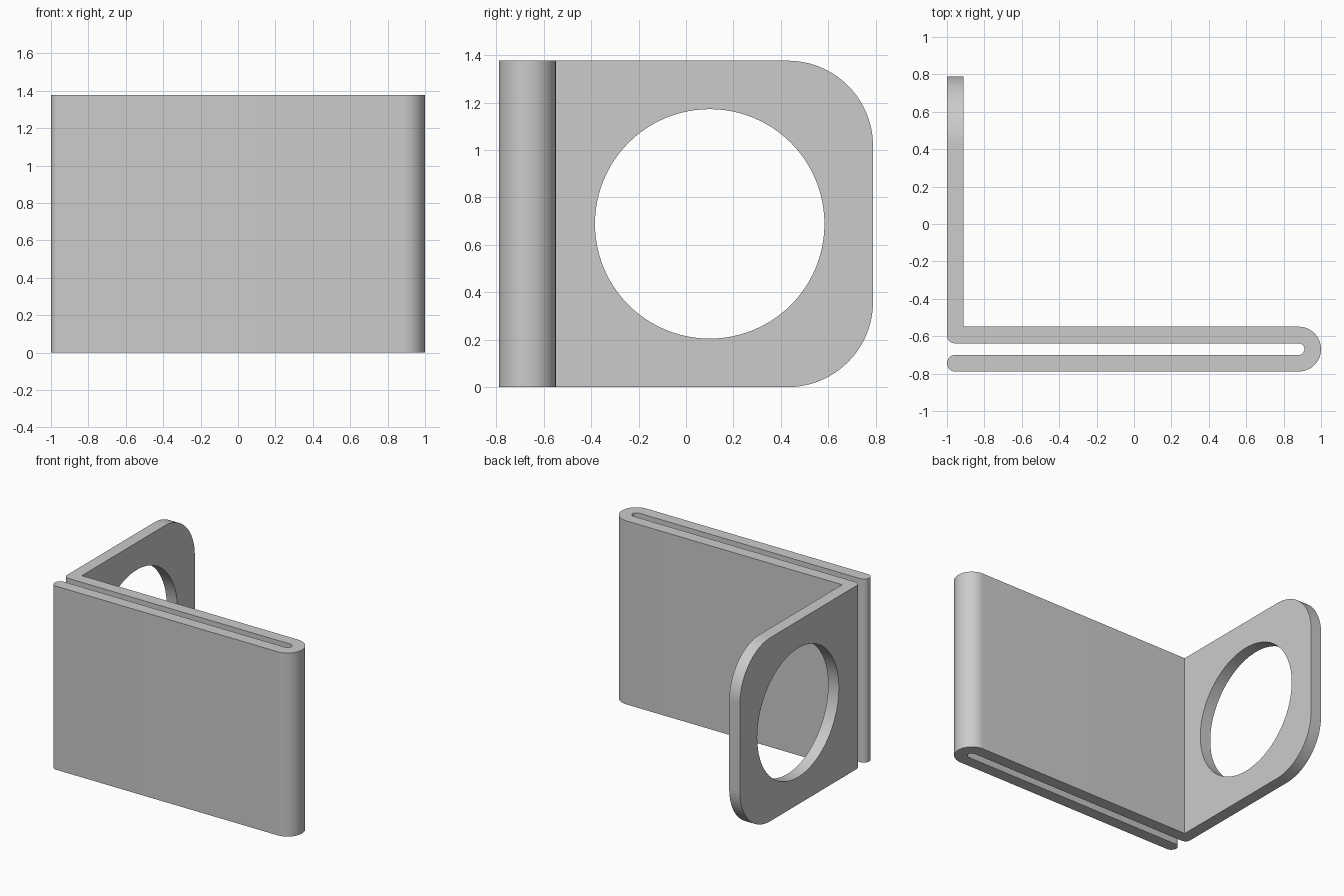
import bpy, bmesh
from math import cos, sin, radians
from mathutils import Matrix

cube = bpy.data.objects.get("Cube")
if cube:
    bpy.data.objects.remove(cube, do_unlink=True)

HEIGHT = 1.377
WALL = 0.089          # sheet thickness
DEPTH = 0.789         # half depth
FOLD_R = 0.12         # outer radius of the fold
FOLD_X, FOLD_Y = 1 - FOLD_R, FOLD_R - DEPTH


def arc(cx, cy, r, start, end, steps):
    angles = [radians(start + (end - start) * i / steps) for i in range(steps + 1)]
    return [(cx + r * cos(a), cy + r * sin(a)) for a in angles]


# Plan outline of the sheet: front leaf, fold, back leaf, side flange
half = WALL / 2
corner = 0.042
back_leaf_front = FOLD_Y + FOLD_R - WALL
outline = arc(half - 1, half - DEPTH, half, 90, 270, 16)
outline += arc(FOLD_X, FOLD_Y, FOLD_R, -90, 90, 32)
outline += [(WALL - 1, FOLD_Y + FOLD_R), (WALL - 1, DEPTH), (-1, DEPTH)]
outline += arc(corner - 1, back_leaf_front + corner, corner, 180, 270, 8)
outline += arc(FOLD_X, FOLD_Y, FOLD_R - WALL, 90, -90, 16)

# Extrude the outline upwards
bm = bmesh.new()
base = bm.faces.new([bm.verts.new((x, y, 0)) for x, y in outline])
top = bmesh.ops.extrude_face_region(bm, geom=[base])["geom"]
bmesh.ops.translate(bm, vec=(0, 0, HEIGHT),
                    verts=[v for v in top if isinstance(v, bmesh.types.BMVert)])

# Round the two free corners of the flange
free_edges = [e for e in bm.edges
              if all(v.co.y > DEPTH - 0.001 for v in e.verts)
              and abs(e.verts[0].co.z - e.verts[1].co.z) < 0.001]
bmesh.ops.bevel(bm, geom=free_edges, offset=0.36, segments=24,
                profile=0.5, affect='EDGES')
bmesh.ops.recalc_face_normals(bm, faces=bm.faces)
mesh = bpy.data.meshes.new("folded_bracket")
bm.to_mesh(mesh)
bm.free()
bracket = bpy.data.objects.new("folded_bracket", mesh)
bpy.context.collection.objects.link(bracket)

# Round hole through the flange
bm = bmesh.new()
bmesh.ops.create_cone(bm, cap_ends=True, segments=96, radius1=0.484,
                      radius2=0.484, depth=0.4,
                      matrix=Matrix.Translation((half - 1, 0.1, HEIGHT / 2))
                      @ Matrix.Rotation(radians(90), 4, 'Y'))
cutter_mesh = bpy.data.meshes.new("hole_cutter")
bm.to_mesh(cutter_mesh)
bm.free()
cutter = bpy.data.objects.new("hole_cutter", cutter_mesh)
cutter.hide_render = True
bpy.context.collection.objects.link(cutter)

cut = bracket.modifiers.new("flange_hole", 'BOOLEAN')
cut.operation = 'DIFFERENCE'
cut.solver = 'EXACT'
cut.object = cutter
bpy.ops.object.select_all(action='DESELECT')
bracket.select_set(True)
bpy.context.view_layer.objects.active = bracket
bpy.ops.object.modifier_apply(modifier=cut.name)
bpy.data.objects.remove(cutter, do_unlink=True)

# Plain grey finish
grey = bpy.data.materials.new("plain_grey")
grey.use_nodes = True
colour = (0.6, 0.6, 0.6, 1)
grey.diffuse_color = colour
grey.node_tree.nodes["Principled BSDF"].inputs["Base Color"].default_value = colour
bracket.data.materials.clear()
bracket.data.materials.append(grey)
bpy.ops.object.shade_smooth_by_angle(angle=radians(30))
